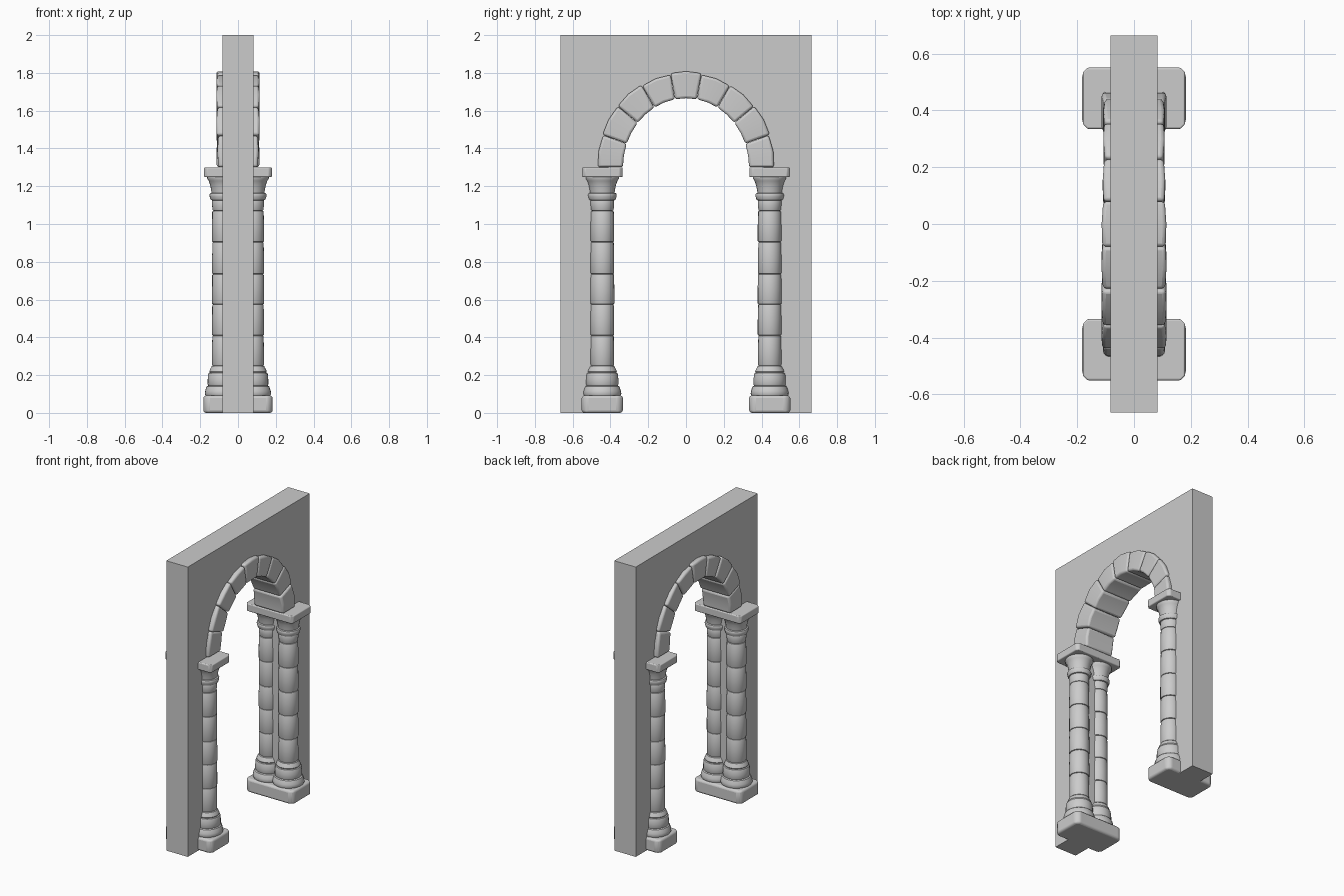
import bpy, bmesh, random
from math import sin, cos, pi, radians

random.seed(4)
if "Cube" in bpy.data.objects:
    bpy.data.objects.remove(bpy.data.objects["Cube"], do_unlink=True)

stone = bpy.data.materials.new("grey_stone")
stone.use_nodes = True
GREY = (0.6, 0.6, 0.6, 1)
stone.diffuse_color = GREY
stone.node_tree.nodes["Principled BSDF"].inputs["Base Color"].default_value = GREY

COL_Y, COL_X = 0.443, 0.075
SPRING = 1.3      # height where the arch begins


def finish(name, bm, bevel=0.0, segments=3, smooth=True):
    bmesh.ops.recalc_face_normals(bm, faces=bm.faces)
    mesh = bpy.data.meshes.new(name)
    bm.to_mesh(mesh)
    bm.free()
    mesh.materials.append(stone)
    ob = bpy.data.objects.new(name, mesh)
    bpy.context.collection.objects.link(ob)
    if bevel:
        mod = ob.modifiers.new("worn_edges", 'BEVEL')
        mod.width, mod.segments = bevel, segments
        mod.limit_method = 'ANGLE'
        mod.angle_limit = radians(35)
    if smooth:
        bpy.ops.object.select_all(action='DESELECT')
        ob.select_set(True)
        bpy.context.view_layer.objects.active = ob
        bpy.ops.object.shade_smooth_by_angle(angle=radians(40))
    return ob


def prism(name, outline, axis, lo, hi, **kw):
    """Extrude a 2D outline along x (outline is y,z) or z (outline is x,y)."""
    bm = bmesh.new()
    place = (lambda a, b, t: (t, a, b)) if axis == 'x' else (lambda a, b, t: (a, b, t))
    face = bm.faces.new([bm.verts.new(place(a, b, lo)) for a, b in outline])
    new = bmesh.ops.extrude_face_region(bm, geom=[face])["geom"]
    step = place(0, 0, hi - lo)
    bmesh.ops.translate(bm, vec=step, verts=[v for v in new if isinstance(v, bmesh.types.BMVert)])
    return finish(name, bm, **kw)


def lathe(name, profile, x, y, sides=24):
    """Turn a closed-ended (radius, height) profile about a vertical axis."""
    bm = bmesh.new()
    turn = random.uniform(0, pi)
    rings = []
    for r, z in profile:
        rings.append([bm.verts.new((x + r * cos(turn + 2 * pi * i / sides),
                                    y + r * sin(turn + 2 * pi * i / sides), z))
                      for i in range(sides)])
    for a, b in zip(rings, rings[1:]):
        for i in range(sides):
            j = (i + 1) % sides
            bm.faces.new((a[i], a[j], b[j], b[i]))
    bm.faces.new(rings[0][::-1])
    bm.faces.new(rings[-1])
    return finish(name, bm)


def drum(name, x, y, z0, z1, r0, r1, soft=0.008):
    """One column block with rounded rims and a slight belly."""
    mid = (r0 + r1) / 2 + 0.001
    lathe(name, [(r0 - soft, z0), (r0 - soft * 0.3, z0 + soft * 0.3), (r0, z0 + soft),
                 (mid, (z0 + z1) / 2),
                 (r1, z1 - soft), (r1 - soft * 0.3, z1 - soft * 0.3), (r1 - soft, z1)], x, y)


def slab(name, y, z0, z1, hx, hy, cut, bevel):
    """Rectangular plate with clipped corners."""
    pts = [(hx, -hy + cut), (hx, hy - cut), (hx - cut, hy), (cut - hx, hy),
           (-hx, hy - cut), (-hx, cut - hy), (cut - hx, -hy), (hx - cut, -hy)]
    prism(name, [(px, y + py) for px, py in pts], 'z', z0, z1, bevel=bevel)


# Wall with an arched opening, its edge hidden inside the columns and arch
steps = 36
arc = [(0.41 * cos(pi * i / steps), SPRING + 0.44 * sin(pi * i / steps)) for i in range(steps + 1)]
outline = [(0.665, 0), (0.665, 2), (-0.665, 2), (-0.665, 0), (-0.41, 0)]
prism("wall", outline + arc[::-1] + [(0.41, 0)], 'x', -0.082, 0.082, smooth=False)

# Paired columns on shared plinths, one pair on each side of the opening
joints = [0.25, 0.41, 0.575, 0.735, 0.905, 1.07]
for side, sy in (("back", 1), ("front", -1)):
    y = sy * COL_Y
    slab(side + "_plinth", y, 0, 0.092, 0.183, 0.109, 0.022, 0.014)
    slab(side + "_abacus", y, 1.248, SPRING, 0.18, 0.108, 0.016, 0.006)
    for hand, sx in (("left", 1), ("right", -1)):
        x = sx * COL_X
        tag = side + "_" + hand + "_"
        drum(tag + "base_ring", x, y, 0.088, 0.145, 0.101, 0.094, 0.014)
        drum(tag + "base_drum", x, y, 0.143, 0.213, 0.086, 0.083, 0.009)
        drum(tag + "base_collar", x, y, 0.211, 0.25, 0.077, 0.067, 0.009)
        for n, (a, b) in enumerate(zip(joints, joints[1:])):
            r = 0.062 + random.uniform(-0.0012, 0.0012)
            drum(tag + "shaft_block_%d" % (n + 1), x, y, a, b, r + 0.001, r - 0.001, 0.006)
        drum(tag + "neck", x, y, 1.07, 1.13, 0.06, 0.063, 0.006)
        drum(tag + "neck_ring", x, y, 1.125, 1.165, 0.072, 0.076, 0.01)
        lathe(tag + "capital", [(0.064, 1.16), (0.067, 1.18), (0.072, 1.205),
                                (0.08, 1.228), (0.088, 1.24), (0.088, 1.25)], x, y)

# Nine worn arch stones
COUNT = 9
for n in range(COUNT):
    bm = bmesh.new()
    bmesh.ops.create_cube(bm, size=2)
    bmesh.ops.subdivide_edges(bm, edges=bm.edges[:], cuts=1, use_grid_fill=True)
    deep = 0.109 + random.uniform(-0.003, 0.006)
    high = random.uniform(-0.005, 0.004)
    skew = random.uniform(-0.006, 0.006)
    for v in bm.verts:
        u, w, d = v.co
        ang = pi * (n + 0.5 + u * 0.496) / COUNT
        belly = 0.003 * (1 - abs(u))
        rad = 0.068 * w + (high + belly if w > 0 else 0)
        flat = 1 - 0.035 * abs(u)
        v.co = (d * (deep * flat + skew * u * 0.5),
                (0.402 + rad) * cos(ang),
                SPRING + (0.434 + rad) * sin(ang))
    finish("arch_stone_%d" % (n + 1), bm, bevel=0.013)
